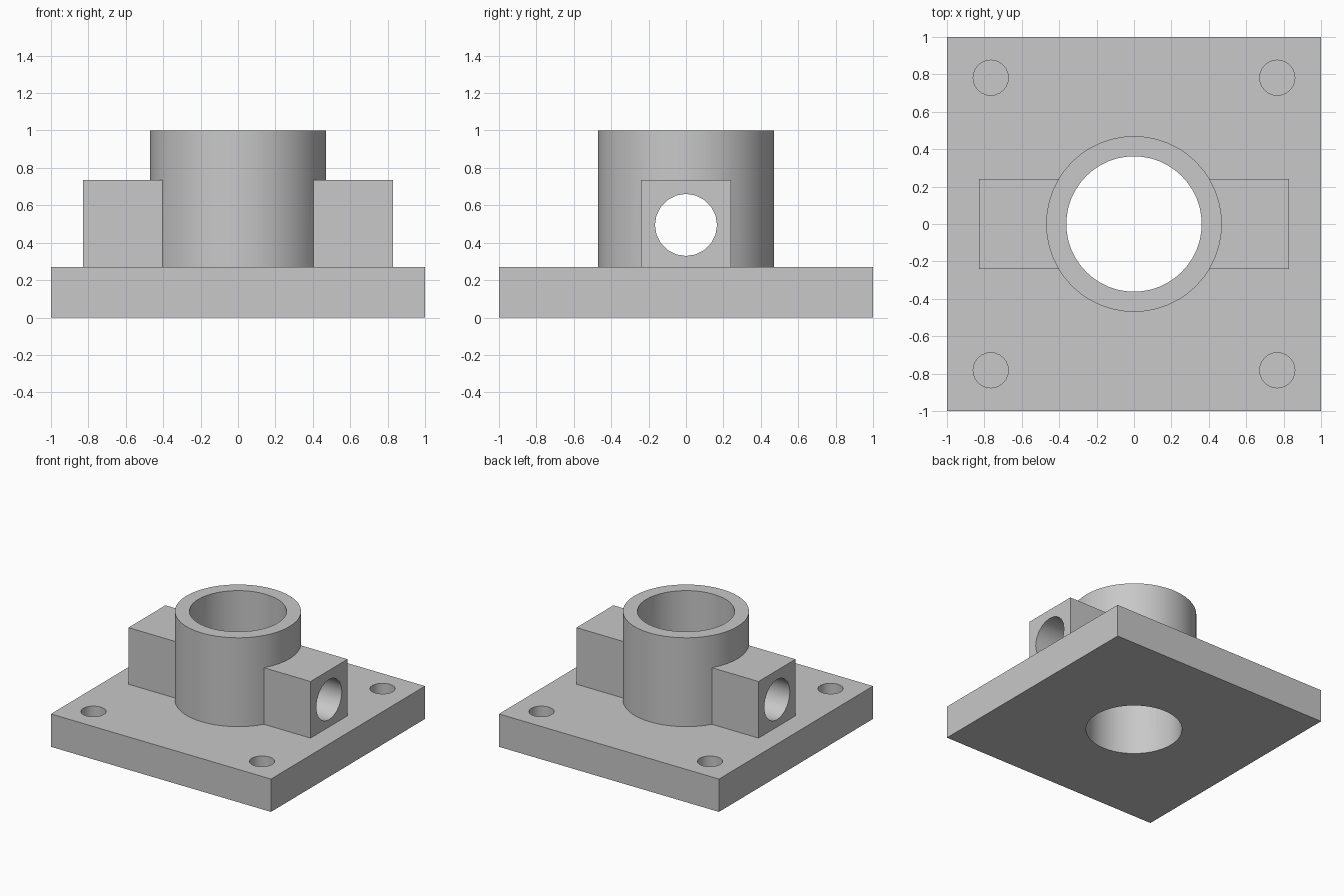
import bpy
from math import pi, radians

cube = bpy.data.objects.get("Cube")
if cube:
    bpy.data.objects.remove(cube, do_unlink=True)

steel = bpy.data.materials.new("plain grey")
steel.use_nodes = True
grey = (0.58, 0.58, 0.58, 1)
steel.diffuse_color = grey
steel.node_tree.nodes["Principled BSDF"].inputs["Base Color"].default_value = grey

PLATE_TOP = 0.27


def box(name, size, z0):
    bpy.ops.mesh.primitive_cube_add(size=1, location=(0, 0, z0 + size[2] / 2))
    ob = bpy.context.object
    ob.name = name
    ob.scale = size
    bpy.ops.object.transform_apply(location=True, rotation=False, scale=True)
    ob.data.materials.append(steel)
    return ob


def cylinder(name, radius, length, centre, sides=48, along_x=False):
    bpy.ops.mesh.primitive_cylinder_add(
        vertices=sides, radius=radius, depth=length, location=centre,
        rotation=(0, pi / 2 if along_x else 0, 0))
    ob = bpy.context.object
    ob.name = name
    bpy.ops.object.transform_apply(location=True, rotation=True, scale=True)
    ob.data.materials.append(steel)
    return ob


def combine(target, tool, operation):
    mod = target.modifiers.new(tool.name, "BOOLEAN")
    mod.operation = operation
    mod.solver = "EXACT"
    mod.object = tool
    bpy.ops.object.select_all(action="DESELECT")
    target.select_set(True)
    bpy.context.view_layer.objects.active = target
    bpy.ops.object.modifier_apply(modifier=mod.name)
    bpy.data.objects.remove(tool, do_unlink=True)


# Square base plate with the round boss and the cross block fused onto it
housing = box("flanged_housing", (2, 2, PLATE_TOP), 0)
combine(housing, cylinder("boss", 0.47, 0.9, (0, 0, 0.55)), "UNION")
combine(housing, box("side_lugs", (1.655, 0.48, 0.635), 0.1), "UNION")

# Vertical bore right through, and the cross hole through both lugs
combine(housing, cylinder("main_bore", 0.362, 2, (0, 0, 0.5)), "DIFFERENCE")
combine(housing, cylinder("cross_hole", 0.166, 3, (0, 0, 0.495), 20, True), "DIFFERENCE")

# Blind bolt holes in the corners
depth = 0.2
for x in (-0.766, 0.766):
    for y in (-0.782, 0.782):
        hole = cylinder("bolt_hole", 0.094, depth * 2, (x, y, PLATE_TOP), 24)
        combine(housing, hole, "DIFFERENCE")

bpy.ops.object.shade_smooth_by_angle(angle=radians(30))
